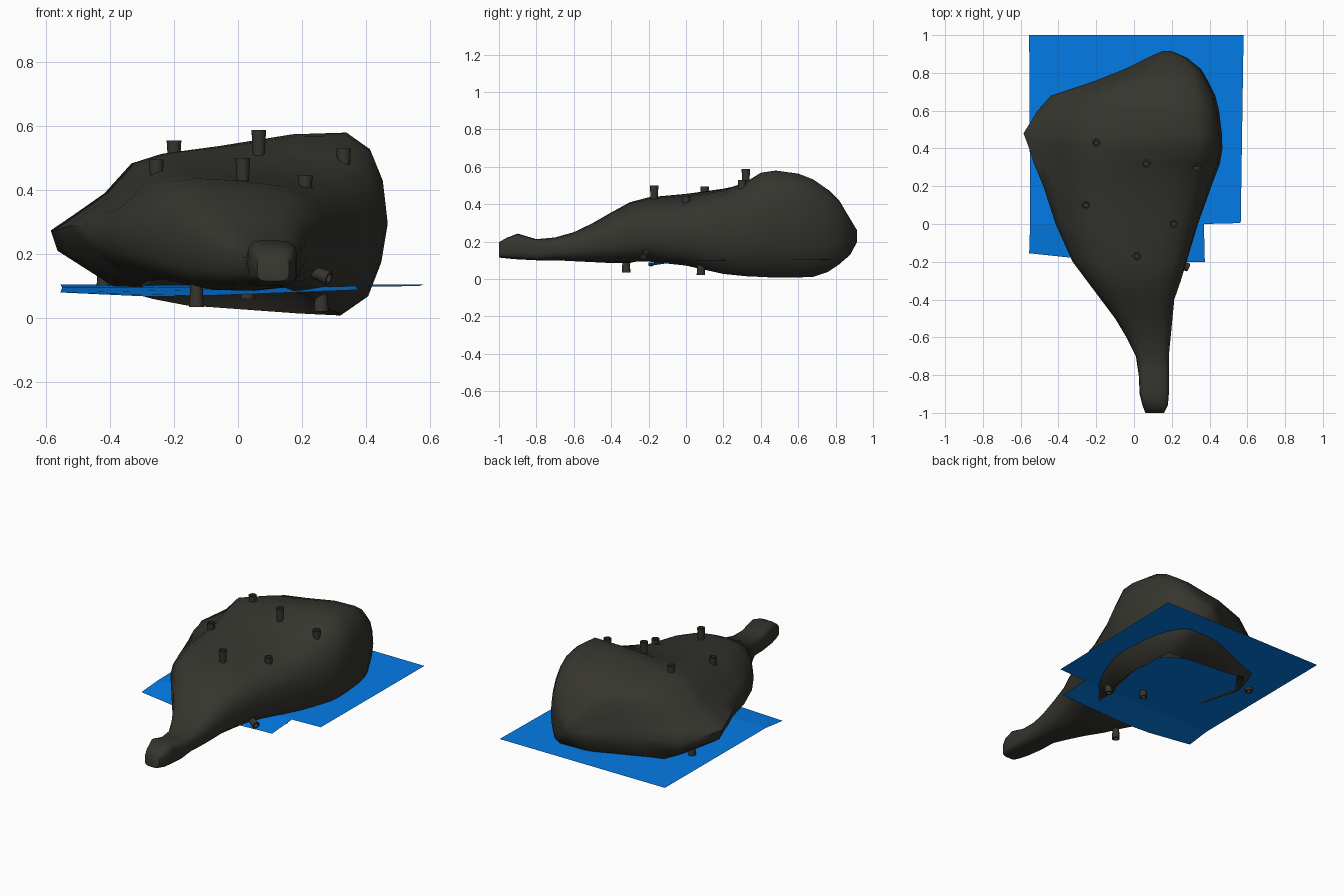
import bpy, bmesh, math
from mathutils import Vector

if "Cube" in bpy.data.objects:
    bpy.data.objects.remove(bpy.data.objects["Cube"])


def material(name, rgb):
    m = bpy.data.materials.new(name)
    m.diffuse_color = (*rgb, 1)
    m.use_nodes = True
    m.node_tree.nodes["Principled BSDF"].inputs["Base Color"].default_value = m.diffuse_color
    return m


STONE = material("dark olive grey", (0.036, 0.035, 0.028))
BLUE = material("blue", (0.001, 0.21, 0.84))


def finish(name, bm, mat, angle=None):
    bmesh.ops.recalc_face_normals(bm, faces=bm.faces)
    me = bpy.data.meshes.new(name)
    bm.to_mesh(me)
    bm.free()
    me.materials.append(mat)
    ob = bpy.data.objects.new(name, me)
    bpy.context.collection.objects.link(ob)
    if angle:
        bpy.context.view_layer.objects.active = ob
        ob.select_set(True)
        bpy.ops.object.shade_smooth_by_angle(angle=math.radians(angle))
        ob.select_set(False)
    return ob


def skin(bm, rings, caps=True):
    loops = [[bm.verts.new(p) for p in r] for r in rings]
    n = len(loops[0])
    for a, b in zip(loops, loops[1:]):
        for i in range(n):
            bm.faces.new((a[i], a[(i + 1) % n], b[(i + 1) % n], b[i]))
    if caps:
        bm.faces.new(loops[0])
        bm.faces.new(loops[-1])


# Body: sections along y; y, left, right, bottom left/right, top left/right
STATIONS = [
    (-1.00, .06, .16, .115, .115, .19, .20),
    (-.96, .045, .18, .11, .11, .22, .22),
    (-.90, .03, .185, .105, .105, .245, .24),
    (-.80, .025, .185, .10, .10, .215, .21),
    (-.70, .01, .185, .10, .10, .225, .22),
    (-.60, -.04, .195, .095, .095, .255, .245),
    (-.50, -.10, .205, .09, .09, .305, .29),
    (-.40, -.175, .215, .085, .085, .365, .345),
    (-.30, -.25, .25, .085, .085, .425, .39),
    (-.20, -.325, .28, .085, .085, .455, .41),
    (0, -.415, .34, .09, .06, .48, .415),
    (.20, -.48, .41, .10, .01, .50, .46),
    (.32, -.53, .455, .10, -.005, .50, .525),
    (.40, -.555, .468, .10, -.01, .48, .60),
    (.48, -.585, .465, .10, -.015, .47, .615),
    (.60, -.51, .45, .08, -.01, .44, .60),
    (.68, -.44, .43, .06, -.003, .43, .565),
    (.76, -.20, .39, .06, .03, .42, .50),
    (.82, -.05, .355, .09, .075, .39, .43),
    (.88, .07, .28, .135, .13, .31, .32),
    (.915, .15, .20, .20, .20, .26, .26),
]
# Rear cross-section in unit coordinates; the underside is hollowed
SECTION = [(0, .47), (.06, .58), (.16, .75), (.24, .95), (.33, .99), (.5, .99),
           (.72, 1), (.88, .97), (.95, .87), (.985, .72), (1, .5), (.98, .3),
           (.94, .12), (.86, .01), (.72, 'h'), (.5, 'h'), (.32, 'h'), (.2, .03),
           (.02, .3)]


def section(st):
    y, xl, xr, bl, br, tl, tr = st
    w = min(1, max(0, (y + .35) / .55))          # 0 round front, 1 rear shape
    hollow = .25 if -.3 < y < .62 else 0
    power = .5 if y < -.75 else .72              # squarer front tip
    ring = []
    for i, (u, v) in enumerate(SECTION):
        v = hollow if v == 'h' else v
        a = math.pi - 2 * math.pi * i / len(SECTION)
        c, s = math.cos(a), math.sin(a)
        ue = .5 + .5 * math.copysign(abs(c) ** power, c)
        ve = .5 + .5 * math.copysign(abs(s) ** power, s)
        u, v = ue + (u - ue) * w, ve + (v - ve) * w
        lo, hi = bl + (br - bl) * u, tl + (tr - tl) * u
        ring.append((xl + (xr - xl) * u, y, max(0, lo + (hi - lo) * v)))
    return ring


bm = bmesh.new()
skin(bm, [section(s) for s in STATIONS])
finish("body", bm, STONE, 60)


# Short tapered tubes with a recessed mouth
def tube(name, base, tip):
    base, tip = Vector(base), Vector(tip)
    axis = (tip - base).normalized()
    q = axis.to_track_quat('Z', 'Y')
    length = (tip - base).length
    rings = [[base + q @ Vector((r * math.cos(a), r * math.sin(a), h))
              for a in (2 * math.pi * k / 12 for k in range(12))]
             for r, h in ((.017, 0), (.023, length), (.015, length),
                          (.013, length - .03))]
    bm = bmesh.new()
    skin(bm, rings)
    finish(name, bm, STONE, 30)


for i, (x, y, z) in enumerate([(-.2, .43, .555), (.065, .32, .588), (.33, .30, .53),
                               (-.255, .10, .495), (.21, 0, .445), (.015, -.17, .50)]):
    tube(f"top_tube_{i}", (x, y, z - .1), (x, y, z))
for i, (x, y, z) in enumerate([(-.13, -.32, .035), (.26, .08, .02),
                               (.03, .12, .06), (-.42, .54, .08)]):
    tube(f"bottom_tube_{i}", (x, y, z + .11), (x, y, z))
tube("side_tube", (.22, -.20, .15), (.285, -.23, .125))

# Thin blue sheet, notched at the front right and dipping at the front
bm = bmesh.new()
back = [(-.555, 1, .105), (.58, 1, .105), (.565, .005, .10), (.37, 0, .098), (-.55, 0, .095)]
front = [(-.55, 0, .095), (.37, 0, .098), (.375, -.2, .088), (-.1, -.2, .07),
         (-.27, -.185, .067), (-.555, -.155, .08)]
for outline in (back, front):
    bm.faces.new([bm.verts.new(p) for p in outline])
bmesh.ops.remove_doubles(bm, verts=bm.verts, dist=1e-4)
finish("blue_sheet", bm, BLUE)
